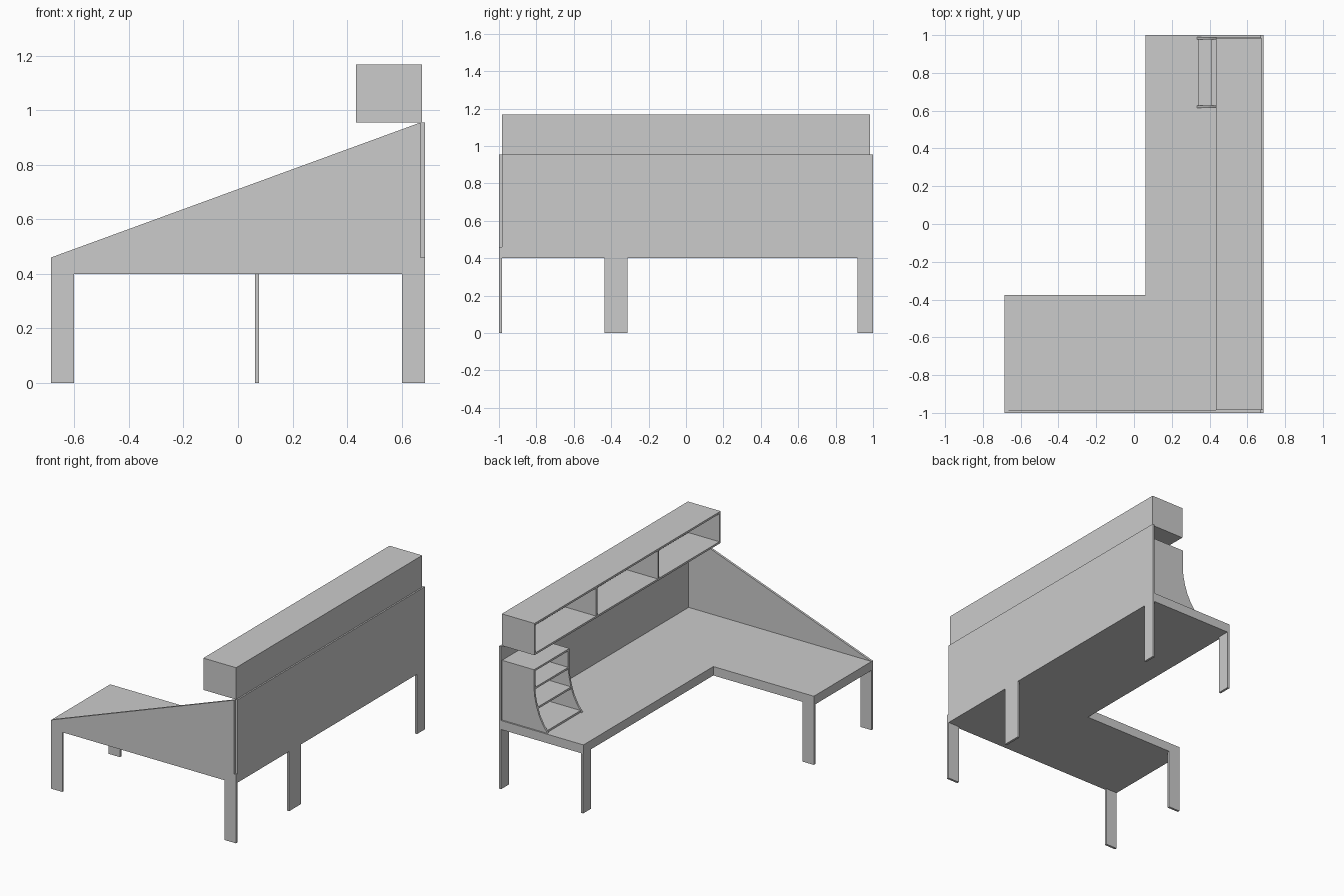
import bpy, bmesh
from mathutils import Vector

if "Cube" in bpy.data.objects:
    bpy.data.objects.remove(bpy.data.objects["Cube"])

T = 0.013  # board thickness


def prism(name, pts, axis, lo, hi):
    """Extrude a 2D outline: axis 'z' uses (x, y) points, axis 'y' uses (x, z) points."""
    place = (lambda a, b: (a, b, lo)) if axis == 'z' else (lambda a, b: (a, lo, b))
    move = Vector((0, 0, hi - lo)) if axis == 'z' else Vector((0, hi - lo, 0))
    bm = bmesh.new()
    face = bm.faces.new([bm.verts.new(place(a, b)) for a, b in pts])
    ext = bmesh.ops.extrude_face_region(bm, geom=[face], use_keep_orig=True)
    verts = [v for v in ext['geom'] if isinstance(v, bmesh.types.BMVert)]
    bmesh.ops.translate(bm, verts=verts, vec=move)
    bmesh.ops.recalc_face_normals(bm, faces=bm.faces)
    mesh = bpy.data.meshes.new(name)
    bm.to_mesh(mesh)
    bm.free()
    ob = bpy.data.objects.new(name, mesh)
    bpy.context.collection.objects.link(ob)
    return ob


def board(name, x0, x1, y0, y1, z0, z1):
    return prism(name, [(x0, y0), (x1, y0), (x1, y1), (x0, y1)], 'z', z0, z1)


# L-shaped desk top
prism("desk_top", [(-0.685, -1), (0.685, -1), (0.685, 1), (0.06, 1),
                   (0.06, -0.375), (-0.685, -0.375)], 'z', 0.40, 0.46)

# Flat plate legs
W, P = 0.083, 0.015
legs = [(-0.685, -0.685 + W, -1, -1 + P),
        (0.685 - W, 0.685, -1, -1 + P),
        (-0.685, -0.685 + W, -0.375 - P, -0.375),
        (0.685 - P, 0.685, -0.437, -0.313),
        (0.062, 0.062 + P, 1 - W, 1),
        (0.685 - P, 0.685, 1 - W, 1)]
for i, (x0, x1, y0, y1) in enumerate(legs):
    board(f"leg_{i + 1}", x0, x1, y0, y1, 0, 0.40)

# Back panel and sloping side panel
board("back_panel", 0.67, 0.685, -0.985, 1, 0.46, 0.955)
prism("side_panel", [(-0.685, 0.46), (0.67, 0.46), (0.67, 0.955)], 'y', -1, -0.985)

# Long overhead shelf, open towards the user
X0, X1, Y, Z0, Z1 = 0.433, 0.675, 0.985, 0.955, 1.168
board("overhead_bottom", X0, X1, -Y, Y, Z0, Z0 + T)
board("overhead_top", X0, X1, -Y, Y, Z1 - T, Z1)
board("overhead_back", X1 - T, X1, -Y, Y, Z0 + T, Z1 - T)
for i in range(4):
    y = -Y + i * (2 * Y - T) / 3
    board(f"overhead_upright_{i + 1}", X0, X1 - T, y, y + T, Z0 + T, Z1 - T)

# Small desktop shelf with curved sides
curve = [(0.433, 0.73), (0.428, 0.68), (0.415, 0.62), (0.395, 0.56), (0.366, 0.505), (0.333, 0.46)]
side = [(0.67, 0.46), (0.67, 0.86), (0.433, 0.86)] + curve
for name, y in (("organiser_side_inner", 0.615), ("organiser_side_outer", 0.99 - T)):
    prism(name, side, 'y', y, y + T)
for name, x, z in (("base", 0.342, 0.46), ("lower_shelf", 0.411, 0.60),
                   ("upper_shelf", 0.433, 0.725), ("top", 0.433, 0.86 - T)):
    board("organiser_" + name, x, 0.67, 0.615 + T, 0.99 - T, z, z + T)
